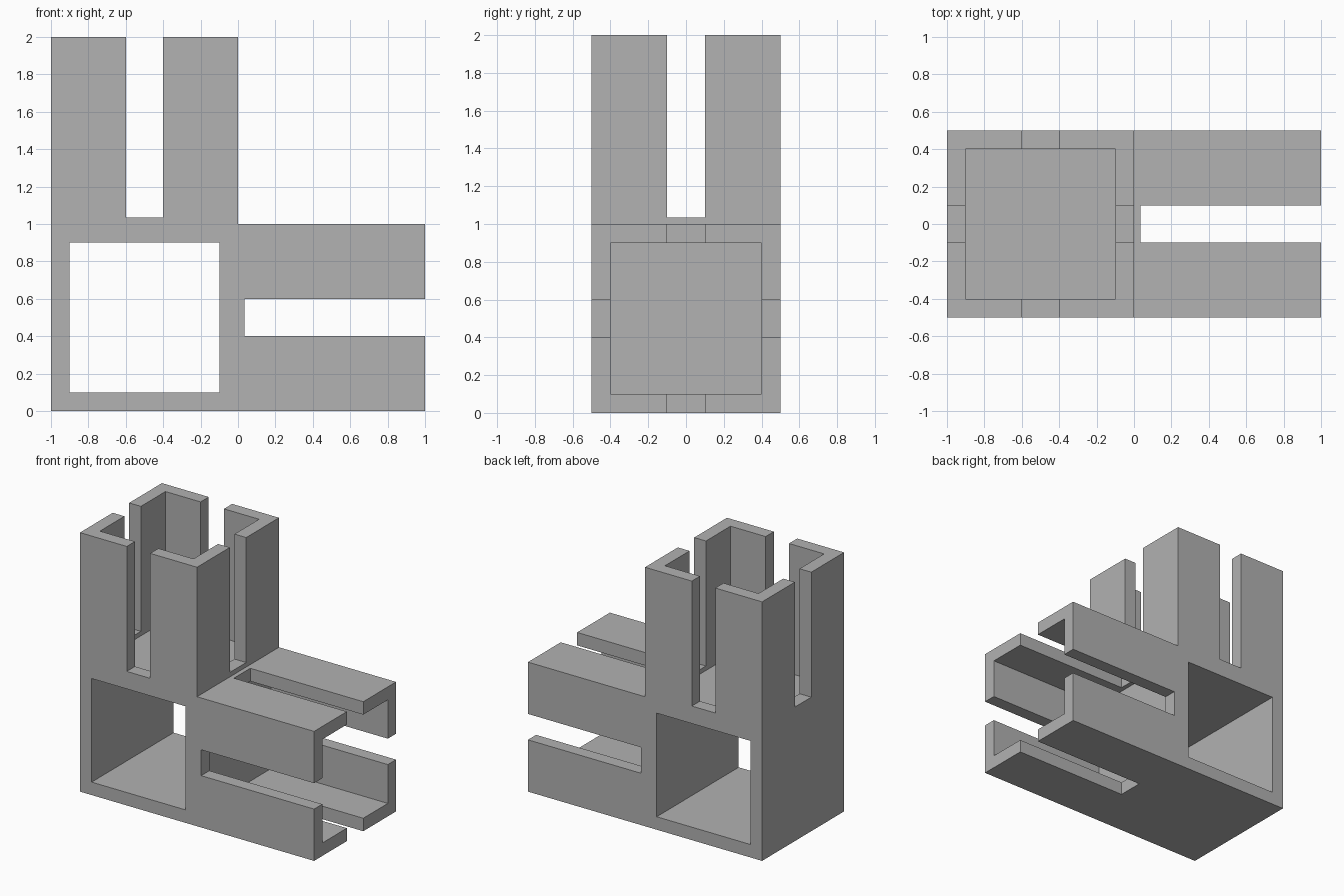
import bpy
import bmesh

cube = bpy.data.objects.get("Cube")
if cube:
    bpy.data.objects.remove(cube, do_unlink=True)

WALL = 0.1       # wall thickness
SLOT = 0.1       # half width of the slots
SLOT_END = 0.035 # solid lip left at the root of each slot
OUT = 0.1        # how far cutters pass the surface

grey = bpy.data.materials.new("plain_grey")
grey.diffuse_color = (0.445, 0.445, 0.445, 1)
grey.use_nodes = True
shader = next(n for n in grey.node_tree.nodes if n.type == "BSDF_PRINCIPLED")
shader.inputs["Base Color"].default_value = grey.diffuse_color


def add_object(name, bm):
    bmesh.ops.recalc_face_normals(bm, faces=bm.faces)
    mesh = bpy.data.meshes.new(name)
    bm.to_mesh(mesh)
    bm.free()
    mesh.materials.append(grey)
    obj = bpy.data.objects.new(name, mesh)
    bpy.context.collection.objects.link(obj)
    return obj


def box(name, low, high):
    bm = bmesh.new()
    bmesh.ops.create_cube(bm, size=1)
    for v in bm.verts:
        v.co = [h if c > 0 else l for c, l, h in zip(v.co, low, high)]
    return add_object(name, bm)


# Solid L-shaped body, extruded front to back
bm = bmesh.new()
outline = [(-1, 0), (1, 0), (1, 1), (0, 1), (0, 2), (-1, 2)]
face = bm.faces.new([bm.verts.new((x, -0.5, z)) for x, z in outline])
result = bmesh.ops.extrude_face_region(bm, geom=[face])
moved = [g for g in result["geom"] if isinstance(g, bmesh.types.BMVert)]
bmesh.ops.translate(bm, verts=moved, vec=(0, 1, 0))
body = add_object("corner_connector", bm)

# Square window running through the hub
inner = 0.5 - WALL
cutters = [box("hub_window_cutter", (-0.5 - inner, -0.5 - OUT, WALL),
               (-0.5 + inner, 0.5 + OUT, 1 - WALL))]


def arm_cutters(name, place):
    """Bore and two crossing slots; place maps (along, side, depth) to xyz."""
    across = 0.5 + OUT
    sizes = [("bore", 0, inner, inner),
             ("slot_a", SLOT_END, SLOT, across),
             ("slot_b", SLOT_END, across, SLOT)]
    for part, start, a, b in sizes:
        cutters.append(box(f"{name}_{part}_cutter", place(start, -a, -b),
                           place(1 + OUT, a, b)))


# Socket to the left and socket pointing up
arm_cutters("side_socket", lambda t, a, b: (t, b, 0.5 + a))
arm_cutters("upper_socket", lambda t, a, b: (-0.5 + a, b, 1 + t))

for cutter in cutters:
    cutter.hide_render = True
    mod = body.modifiers.new(cutter.name, "BOOLEAN")
    mod.operation = "DIFFERENCE"
    mod.solver = "EXACT"
    mod.object = cutter

# Bake the cuts and remove the cutters
bpy.context.view_layer.update()
graph = bpy.context.evaluated_depsgraph_get()
baked = bpy.data.meshes.new_from_object(body.evaluated_get(graph))
body.modifiers.clear()
body.data = baked
baked.materials.clear()
baked.materials.append(grey)
for poly in baked.polygons:
    poly.material_index = 0
for cutter in cutters:
    bpy.data.objects.remove(cutter, do_unlink=True)
